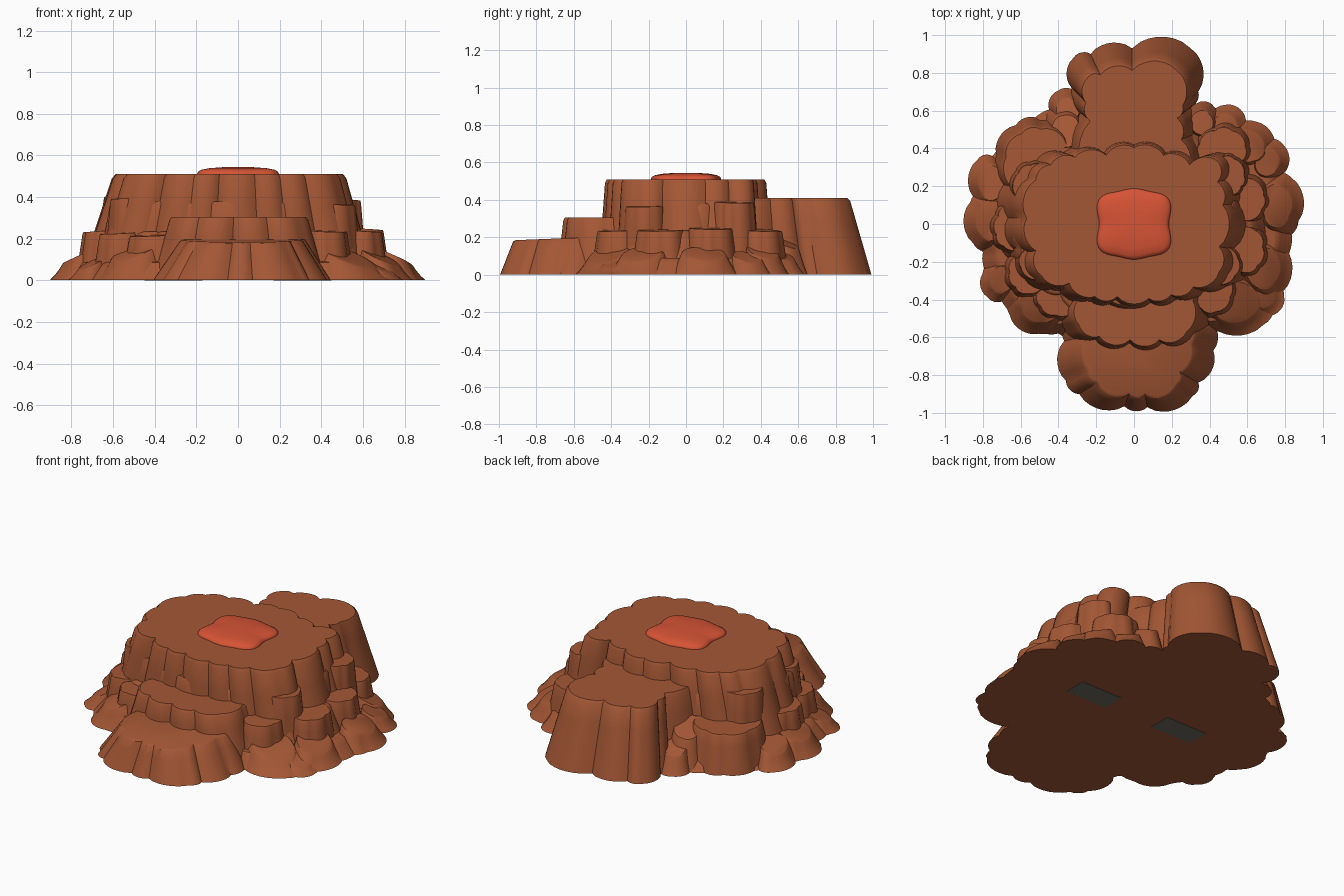
import bpy, bmesh, math, random
from mathutils import Vector

random.seed(7)
cube = bpy.data.objects.get("Cube")
if cube:
    bpy.data.objects.remove(cube)


def material(name, colour):
    m = bpy.data.materials.new(name)
    m.use_nodes = True
    m.diffuse_color = colour
    m.node_tree.nodes["Principled BSDF"].inputs["Base Color"].default_value = colour
    return m


CLAY = material("red brown rock", (0.37, 0.095, 0.035, 1))
LAVA = material("glowing orange", (0.68, 0.088, 0.036, 1))
GREY = material("dark grey", (0.16, 0.145, 0.12, 1))


def skin(name, rings, mat):
    """Join a stack of closed rings and cap both ends."""
    bm = bmesh.new()
    loops = [[bm.verts.new(p) for p in ring] for ring in rings]
    n = len(loops[0])
    for low, high in zip(loops, loops[1:]):
        for i in range(n):
            j = (i + 1) % n
            bm.faces.new((low[i], low[j], high[j], high[i]))
    bm.faces.new(loops[0][::-1])
    bm.faces.new(loops[-1])
    mesh = bpy.data.meshes.new(name)
    bm.to_mesh(mesh)
    bm.free()
    mesh.materials.append(mat)
    ob = bpy.data.objects.new(name, mesh)
    bpy.context.collection.objects.link(ob)
    bpy.ops.object.select_all(action="DESELECT")
    ob.select_set(True)
    bpy.context.view_layer.objects.active = ob
    bpy.ops.object.shade_smooth_by_angle(angle=math.radians(38))


def scallop(cusps, bulge, steps=7):
    """Rounded lobes between neighbouring corner points."""
    out = []
    for a, b in zip(cusps, cusps[1:] + cusps[:1]):
        a, b = Vector(a), Vector(b)
        d = b - a
        for k in range(steps):
            t = k / steps
            out.append(a + d * t + Vector((d.y, -d.x)) * bulge * math.sin(math.pi * t) ** 0.7)
    return out


def oval(cx, cy, rx, ry, n):
    """Corner points scattered round an ellipse."""
    start, pts = random.random(), []
    for i in range(n):
        a = (i + start + random.uniform(-0.22, 0.22)) * math.tau / n
        r = random.uniform(0.87, 0.96)
        pts.append((cx + rx * r * math.cos(a), cy + ry * r * math.sin(a)))
    return pts


def rock(name, cusps, height, top, pivot=(0, 0), base=(1, 1), bulge=0.2, slope=(0, 0)):
    """Lobed, tapering block with a worn rim; its top falls along the slope vector."""
    outline, pivot, slope = scallop(cusps, bulge), Vector(pivot), Vector(slope)
    rings = []
    for h, inset in ((0, 1), (0.35, 1), (0.7, 1), (0.96, 1), (1, 0.98)):
        ring = []
        for p in outline:
            d = p - pivot
            d = Vector([d[k] * inset * (base[k] + (top[k] - base[k]) * h) for k in (0, 1)])
            ring.append((*(pivot + d), 0.002 + h * (height - 0.002 - d.dot(slope))))
        rings.append(ring)
    skin(name, rings, CLAY)


# Central mesa
rock("mesa", [(-.58, .03), (-.53, -.14), (-.5, -.27), (-.35, -.31), (-.21, -.38), (-.09, -.38),
              (.08, -.39), (.2, -.37), (.32, -.33), (.46, -.25), (.46, -.12), (.48, .1),
              (.45, .22), (.45, .33), (.3, .31), (.16, .36), (0, .4), (-.15, .36),
              (-.32, .35), (-.45, .31), (-.53, .23)],
     0.51, (1, 1.03), base=(1.28, 1.12), bulge=0.2)

# Tiers stepping down around it
rock("upper_skirt", oval(-.045, 0, .69, .49, 17), 0.38, (0.9, 0.91))
rock("skirt", oval(-.015, 0, .8, .59, 22), 0.235, (0.85, 0.86))
rock("apron", [(.82, 0), (.8, .2), (.72, .36), (.6, .5), (.46, .57), (.2, .6), (-.2, .62),
               (-.38, .61), (-.55, .53), (-.68, .42), (-.78, .25), (-.83, .08), (-.8, -.15),
               (-.72, -.33), (-.6, -.5), (-.4, -.58), (0, -.6), (.4, -.56), (.57, -.52),
               (.7, -.4), (.78, -.22)], 0.09, (0.9, 0.9), bulge=0.15)

# Shoulder at the back
rock("back_shoulder", [(-.3, .2), (.36, .2), (.33, .48), (.3, .62), (.34, .7), (.3, .93),
                       (-.01, .93), (-.23, .9), (-.32, .88), (-.33, .72), (-.3, .6)],
     0.41, (0.78, 0.83), pivot=(-.01, .3))

# Two steps at the front
rock("front_upper_step", [(.3, -.2), (-.3, -.2), (-.39, -.42), (-.38, -.56), (-.24, -.63),
                          (-.03, -.65), (.17, -.65), (.36, -.6), (.4, -.42)],
     0.305, (0.79, 0.91), pivot=(.01, -.3))
rock("front_lower_step", [(.3, -.4), (-.3, -.4), (-.37, -.62), (-.36, -.83), (-.29, -.9),
                          (-.05, -.965), (.07, -.97), (.31, -.91), (.34, -.84), (.42, -.67),
                          (.41, -.52)],
     0.205, (0.7, 0.88), pivot=(.03, -.4), slope=(0, -.04))

# Ledges leaning on the walls, then boulders round the foot:
# centre x, centre y, half width, half depth, height
ledges = [(.5, .26, .13, .14, .39), (.45, -.22, .15, .14, .37), (-.53, .2, .15, .16, .41),
          (-.5, -.2, .15, .14, .4), (.6, .13, .13, .16, .25), (.6, -.14, .13, .16, .24),
          (-.65, -.02, .13, .17, .24), (-.52, .33, .24, .25, .24), (.47, .4, .17, .15, .24),
          (-.4, -.38, .16, .16, .22), (.42, -.36, .14, .16, .24), (-.57, -.26, .14, .15, .23)]
boulders = [(.77, .1, .12, .2, .13), (.72, .34, .1, .13, .11), (.7, -.24, .15, .18, .13),
            (.49, .52, .12, .12, .12), (.62, .42, .14, .14, .14), (.54, -.42, .22, .18, .13),
            (-.77, .02, .14, .18, .14), (-.77, .22, .1, .16, .13), (-.72, -.3, .1, .12, .1),
            (-.5, -.43, .19, .17, .16), (-.36, .61, .1, .12, .15), (.37, .55, .09, .11, .18),
            (-.37, .5, .13, .15, .23), (.7, -.38, .1, .12, .08)]
for label, group, shrink, lobes, fall in (("ledge", ledges, 0.8, 7, 0.06),
                                          ("boulder", boulders, 0.66, 5, 0.45)):
    for i, (x, y, rx, ry, h) in enumerate(group, 1):
        rock(f"{label}_{i}", oval(x, y, rx, ry, lobes), h, (shrink, shrink),
             pivot=(x * 0.93, y * 0.93), slope=Vector((x, y)).normalized() * fall)

# Domed molten pool on the summit, a rounded square with soft lobes
pool = []
for size, z in ((1, .5), (1, .513), (.97, .523), (.9, .531), (.7, .539), (.35, .544)):
    ring = []
    for i in range(72):
        a = i * math.tau / 72
        c, s = math.cos(a), math.sin(a)
        r = size * 0.188 * (1 - 0.04 * math.cos(6 * a)) / (c ** 4 + s ** 4) ** 0.25
        ring.append((1.02 * r * c, 0.96 * r * s, z))
    pool.append(ring)
skin("molten_pool", pool, LAVA)

# Small plates under the base
for side, label in ((1, "left"), (-1, "right")):
    corners = [(-.14, -.07), (.14, -.07), (.14, .07), (-.14, .07)]
    skin(f"{label}_base_plate", [[(side * .31 + x, .02 + y, z) for x, y in corners]
                                 for z in (0, .006)], GREY)
